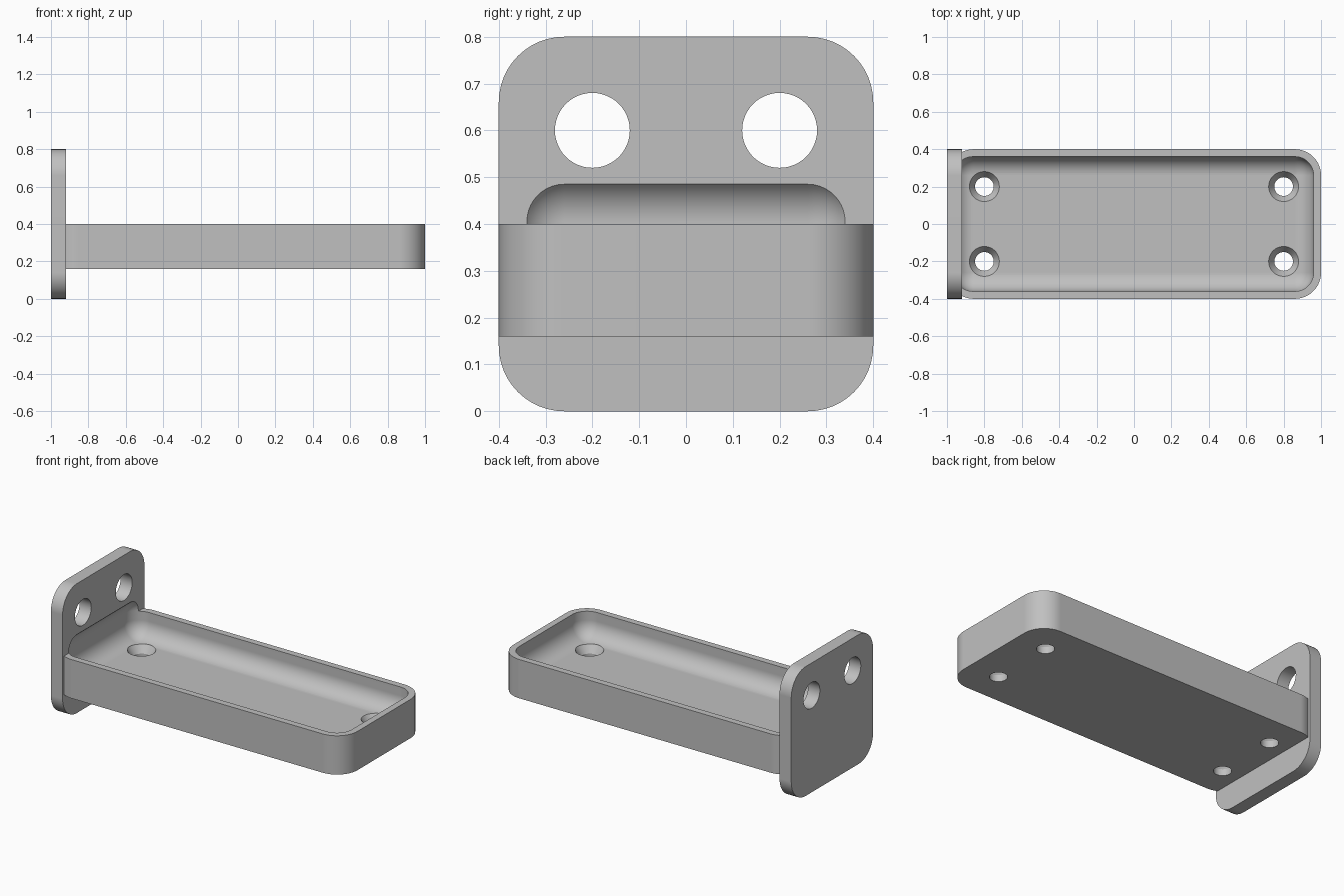
import bpy, bmesh, math
from mathutils import Vector

cube = bpy.data.objects.get("Cube")
if cube:
    bpy.data.objects.remove(cube, do_unlink=True)

grey = bpy.data.materials.new("plain grey")
grey.use_nodes = True
colour = (0.53, 0.53, 0.53, 1)
grey.diffuse_color = colour
grey.node_tree.nodes["Principled BSDF"].inputs["Base Color"].default_value = colour


def add_object(name, bm):
    mesh = bpy.data.meshes.new(name)
    bm.to_mesh(mesh)
    bm.free()
    mesh.materials.append(grey)
    obj = bpy.data.objects.new(name, mesh)
    bpy.context.collection.objects.link(obj)
    return obj


def rounded_box(name, low, high, radius, axis=None, segments=12):
    """Box with edges along one axis rounded, or every edge if axis is None."""
    bm = bmesh.new()
    bmesh.ops.create_cube(bm, size=1)
    low, high = Vector(low), Vector(high)
    for v in bm.verts:
        v.co = (low + high) / 2 + v.co * (high - low)
    edges = [e for e in bm.edges if axis is None
             or abs((e.verts[0].co - e.verts[1].co).normalized()[axis]) > 0.9]
    bmesh.ops.bevel(bm, geom=edges, offset=radius, segments=segments,
                    profile=0.5, affect='EDGES')
    return add_object(name, bm)


def turned(name, profile, place, along_x=False, sides=48):
    """Solid of revolution from (radius, height) rings."""
    bm = bmesh.new()
    rings = []
    for radius, height in profile:
        ring = []
        for i in range(sides):
            a = math.tau * i / sides
            p = Vector((radius * math.cos(a), radius * math.sin(a), height))
            if along_x:
                p = Vector((p.z, p.x, p.y))
            ring.append(bm.verts.new(p + Vector(place)))
        rings.append(ring)
    for a, b in zip(rings, rings[1:]):
        for i in range(sides):
            j = (i + 1) % sides
            bm.faces.new((a[i], a[j], b[j], b[i]))
    bm.faces.new(rings[0][::-1])
    bm.faces.new(rings[-1])
    bmesh.ops.recalc_face_normals(bm, faces=bm.faces)
    return add_object(name, bm)


def combine(target, tool, operation):
    tool.hide_render = True
    mod = target.modifiers.new("combine", 'BOOLEAN')
    mod.operation, mod.solver, mod.object = operation, 'EXACT', tool
    bpy.ops.object.select_all(action='DESELECT')
    bpy.context.view_layer.objects.active = target
    target.select_set(True)
    bpy.ops.object.modifier_apply(modifier=mod.name)
    bpy.data.objects.remove(tool, do_unlink=True)


# Upright mounting plate joined to the tray body
bracket = rounded_box("tray_bracket", (-1, -0.4, 0), (-0.92, 0.4, 0.8), 0.14, axis=0)
body = rounded_box("tray_body", (-0.997, -0.4, 0.16), (1, 0.4, 0.4), 0.14, axis=2)
combine(bracket, body, 'UNION')

# Filleted hollow, which also bites into the plate
floor = 0.245
hollow = rounded_box("hollow", (-0.96, -0.36, floor), (0.96, 0.36, 0.505), 0.1)
combine(bracket, hollow, 'DIFFERENCE')

# Countersunk holes in the floor and plain holes in the plate
countersink = [(0.05, 0.1), (0.05, floor - 0.045), (0.08, floor), (0.08, 0.3)]
for y in (-0.2, 0.2):
    for x in (-0.8, 0.8):
        combine(bracket, turned("floor_hole", countersink, (x, y, 0)), 'DIFFERENCE')
    plain = [(0.08, -1.1), (0.08, -0.8)]
    combine(bracket, turned("plate_hole", plain, (0, y, 0.6), along_x=True), 'DIFFERENCE')

# Smooth fillets with crisp edges
bpy.ops.object.shade_smooth_by_angle(angle=math.radians(25))
normals = bracket.modifiers.new("even_normals", 'WEIGHTED_NORMAL')
normals.keep_sharp = True
